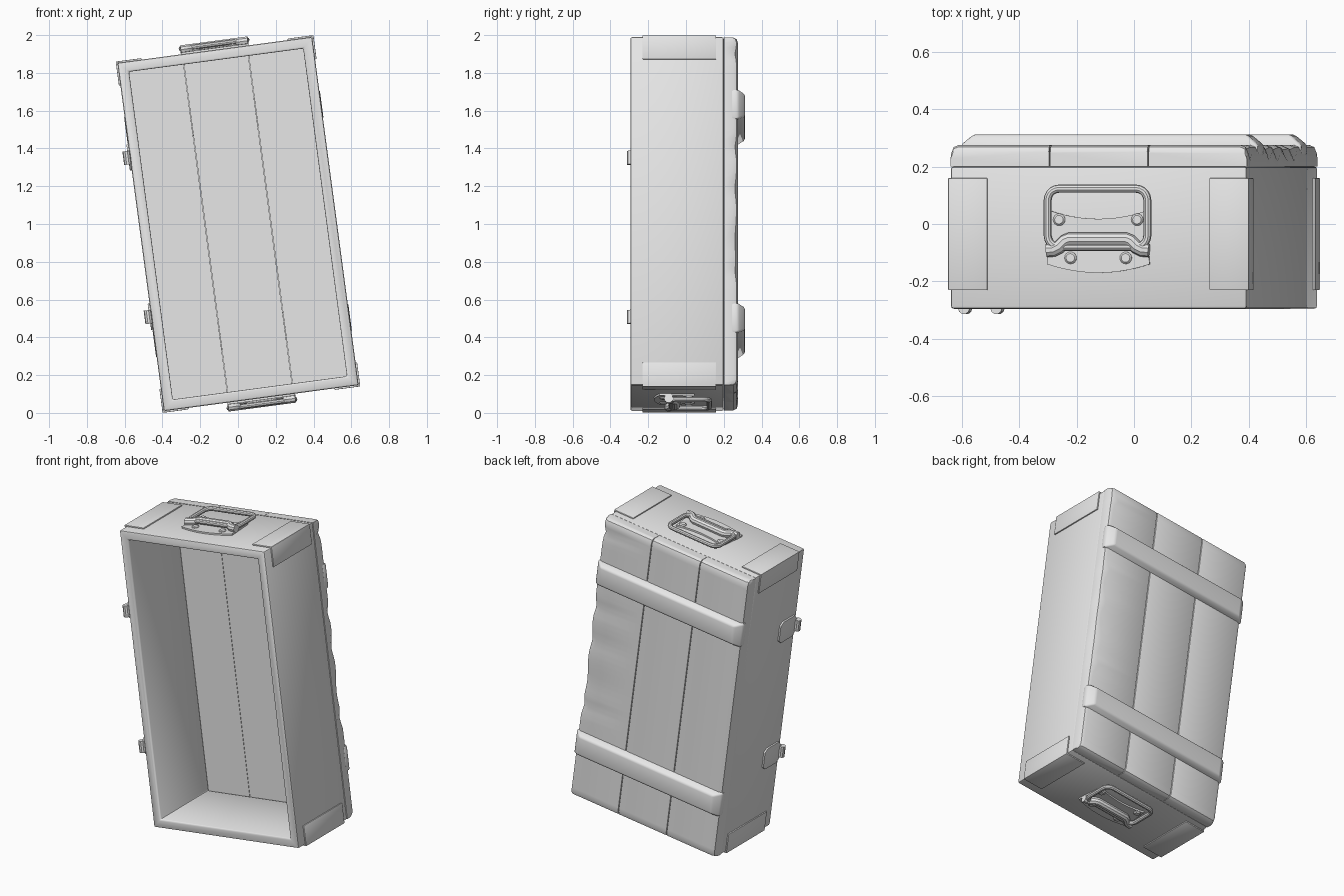
import bpy, math
from mathutils import Matrix, Vector
import bmesh

if "Cube" in bpy.data.objects:
    bpy.data.objects.remove(bpy.data.objects["Cube"])

grey = bpy.data.materials.new("plain grey")
grey.use_nodes = True
grey.diffuse_color = (0.8, 0.8, 0.8, 1)
grey.node_tree.nodes["Principled BSDF"].inputs["Base Color"].default_value = (0.8, 0.8, 0.8, 1)

# The whole crate leans sideways about its centre
LEAN = Matrix.Translation((0, 0, 1)) @ Matrix.Rotation(math.radians(-7.6), 4, 'Y')
FLIP = Matrix.Rotation(math.pi, 4, 'Y')
W, H = 0.52, 0.93               # half width and half height
FRONT, SEAM, BACK = -0.295, 0.2, 0.275


def finish(name, data, bevel=0, segments=2, turn=Matrix()):
    data.materials.append(grey)
    ob = bpy.data.objects.new(name, data)
    bpy.context.collection.objects.link(ob)
    ob.matrix_world = LEAN @ turn
    if bevel:
        mod = ob.modifiers.new("soft edges", 'BEVEL')
        mod.width, mod.segments = bevel, segments
        mod.limit_method = 'ANGLE'
    bpy.ops.object.select_all(action='DESELECT')
    ob.select_set(True)
    bpy.context.view_layer.objects.active = ob
    bpy.ops.object.convert(target='MESH')
    bpy.ops.object.shade_smooth_by_angle(angle=math.radians(35))
    return ob


def loft(name, rings, closed=False, **kw):
    """Join rings of points; cap both ends, or join the last ring to the first."""
    bm = bmesh.new()
    loops = [[bm.verts.new(p) for p in ring] for ring in rings]
    pairs = list(zip(loops, loops[1:]))
    if closed:
        pairs.append((loops[-1], loops[0]))
    else:
        bm.faces.new(loops[0])
        bm.faces.new(loops[-1])
    for a, b in pairs:
        for i in range(len(a)):
            j = (i + 1) % len(a)
            bm.faces.new((a[i], a[j], b[j], b[i]))
    bmesh.ops.recalc_face_normals(bm, faces=bm.faces)
    me = bpy.data.meshes.new(name)
    bm.to_mesh(me)
    bm.free()
    return finish(name, me, **kw)


def rect(w, h, y, z=0):
    return [(-w, y, z - h), (w, y, z - h), (w, y, z + h), (-w, y, z + h)]


def box(name, x0, x1, y0, y1, z0, z1, **kw):
    ring = lambda z: [(x0, y0, z), (x1, y0, z), (x1, y1, z), (x0, y1, z)]
    return loft(name, [ring(z0), ring(z1)], **kw)


def tube(name, points, radius, cyclic=False, turn=Matrix()):
    cu = bpy.data.curves.new(name, 'CURVE')
    cu.dimensions = '3D'
    cu.bevel_depth, cu.bevel_resolution = radius, 3
    cu.use_fill_caps = True
    sp = cu.splines.new('POLY')
    sp.points.add(len(points) - 1)
    for p, co in zip(sp.points, points):
        p.co = (*co, 1)
    sp.use_cyclic_u = cyclic
    return finish(name, cu, turn=turn)


# Open frame of four walls
WALL = 0.055
loft("crate_walls", [rect(W, H, SEAM), rect(W, H, FRONT),
                     rect(W - WALL, H - WALL, FRONT), rect(W - WALL, H - WALL, SEAM)],
     closed=True, bevel=0.01)


# Three back planks, the outer edge of one worn and chipped
def chip(z):
    dents = [(0.12, 0.06), (-0.16, 0.1), (-0.32, 0.04), (0.34, 0.04), (0.84, 0.03)]
    return 0.03 * sum(math.exp(-((z - c) / s) ** 2) for c, s in dents)


def plank_ring(x0, x1, z, left, right):
    edge = H - abs(z)
    top = BACK - (0.022 if edge < 0.004 else 0.007 if edge < 0.015 else 0)
    pts = [(x0, SEAM), (x1, SEAM)]
    for t in (0, 0.5, 1):
        a = t * math.pi / 2
        pts.append((x1 - right * (1 - math.cos(a)), top - right * (1 - math.sin(a))))
    for t in (1, 0.5, 0):
        a = t * math.pi / 2
        pts.append((x0 + left * (1 - math.cos(a)), top - left * (1 - math.sin(a))))
    return [(x, y, z) for x, y in pts]


ends = [H - 0.002, H - 0.01, H - 0.03]
levels = [-e for e in ends] + [i * 0.035 for i in range(-25, 26)] + ends[::-1]
SPLIT, OUTER, INNER = 0.172, 0.025, 0.006
for name, x0, x1, left, right in (("right_plank", -W, -SPLIT - 0.002, OUTER, INNER),
                                  ("middle_plank", -SPLIT, SPLIT, INNER, INNER),
                                  ("left_plank", SPLIT + 0.002, W, INNER, OUTER)):
    worn = name == "left_plank"
    loft(name, [plank_ring(x0, x1, z, left, right + (chip(z) if worn else 0))
                for z in levels])

# Two raised straps across the back, with sloping ends
for name, z in (("upper_strap", 0.57), ("lower_strap", -0.57)):
    loft(name, [rect(W + 0.003, 0.078, 0.24, z), rect(W + 0.003, 0.078, 0.275, z),
                rect(W - 0.04, 0.06, 0.312, z)], bevel=0.01)

# Thin angle plates on the four corners
T = 0.008
for side, sx in (("right", -1), ("left", 1)):
    for level, sz in (("lower", -1), ("upper", 1)):
        xs = sorted((sx * (W - 0.13), sx * (W + T)))
        zs = sorted((sz * (H - 0.001), sz * (H + T)))
        box(f"{level}_{side}_corner_cap", *xs, -0.23, 0.16, *zs, bevel=0.003)
        xs = sorted((sx * (W - 0.001), sx * (W + T)))
        zs = sorted((sz * (H - 0.12), sz * (H + T)))
        box(f"{level}_{side}_corner_side", *xs, -0.23, 0.16, *zs, bevel=0.003)

# Two hinges on the right wall
for level, z in (("lower", -0.425), ("upper", 0.425)):
    plate = [(FRONT, -0.035), (FRONT + 0.03, -0.07), (-0.15, -0.07), (-0.125, -0.05),
             (-0.125, 0.05), (-0.15, 0.07), (FRONT + 0.03, 0.07), (FRONT, 0.035)]
    loft(f"{level}_hinge_leaf", [[(x, y, z + dz) for y, dz in plate]
                                 for x in (-W - 0.01, -W + 0.002)], bevel=0.002)
    tube(f"{level}_hinge_barrel", [(-W - 0.016, -0.294, z - 0.036),
                                   (-W - 0.016, -0.294, z + 0.036)], 0.02)

# Folding handles on the top and bottom walls
steps = [i / 8 for i in range(-8, 9)]
outline = [(0.18 * t, -0.14 - 0.03 * (1 - t * t)) for t in steps]
outline += [(0.165 * t, 0.045 - 0.027 * (1 - t * t)) for t in reversed(steps)]
ring = []
for cx, cy, start in ((0.135, 0.083, 0), (-0.135, 0.083, 1), (-0.135, -0.04, 2), (0.135, -0.04, 3)):
    for k in range(6):
        a = (start + k / 5) * math.pi / 2
        ring.append((cx + 0.04 * math.cos(a), cy + 0.04 * math.sin(a), H + 0.03))
half = [(0.18, -0.092), (0.155, -0.09), (0.135, -0.08), (0.115, -0.06), (0.1, -0.054)]
clasp = [(x, y, H + 0.025) for x, y in half] + [(-x, y, H + 0.025) for x, y in half[::-1]]
for level, turn in (("top", Matrix()), ("bottom", FLIP)):
    loft(f"{level}_handle_plate", [[(x, y, z) for x, y in outline] for z in (H - 0.002, H + 0.01)],
         turn=turn)
    tube(f"{level}_handle_grip", ring, 0.014, True, turn)
    tube(f"{level}_handle_clasp", clasp, 0.024, False, turn)
    for n, (x, y) in enumerate(((-0.137, 0.015), (0.137, 0.015), (-0.097, -0.118), (0.097, -0.118))):
        discs = [[(x + r * math.cos(k * math.pi / 8), y + r * math.sin(k * math.pi / 8), H + h)
                  for k in range(16)] for r, h in ((0.021, 0), (0.021, 0.014), (0.015, 0.02))]
        loft(f"{level}_handle_rivet_{n + 1}", discs, turn=turn)
